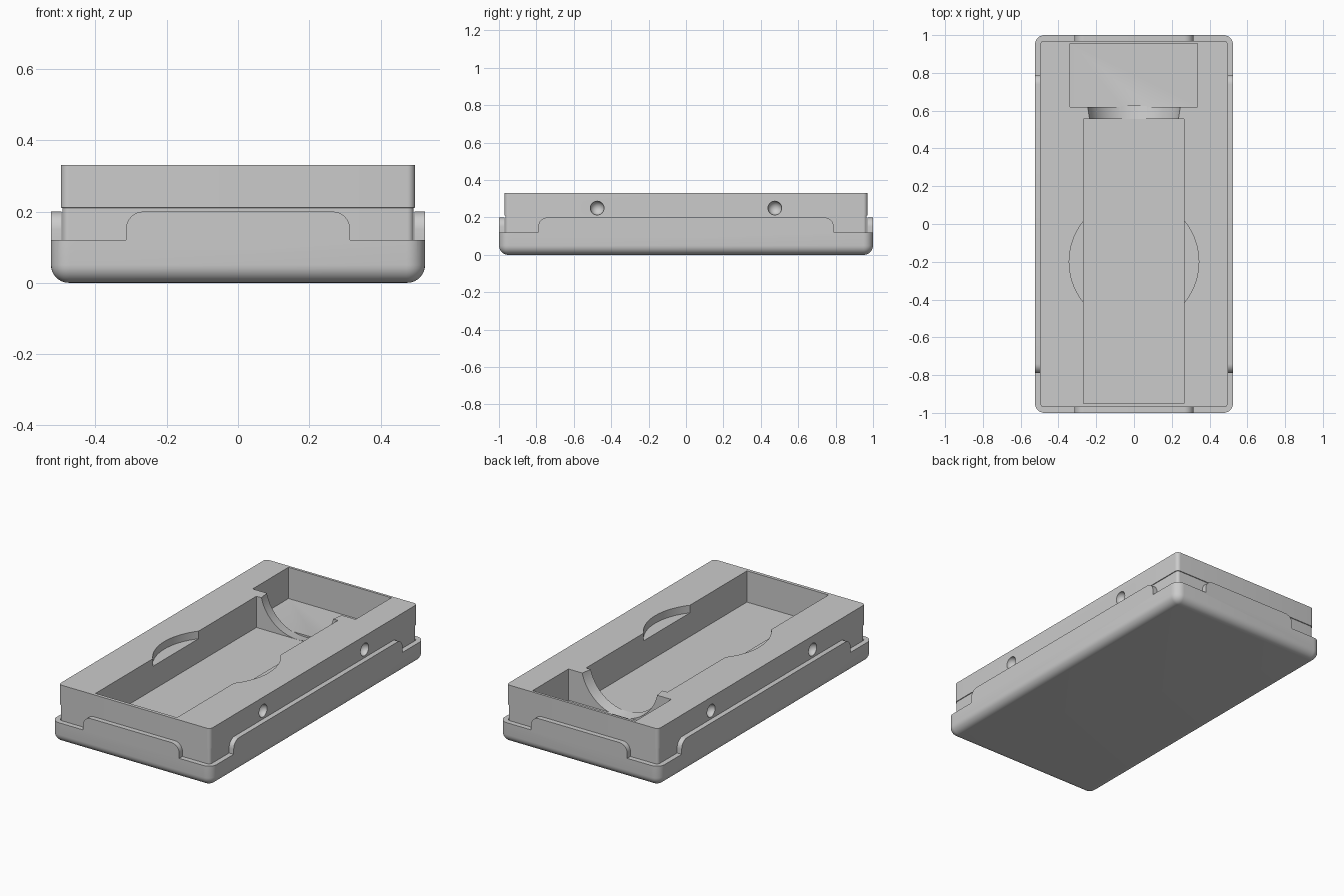
import bpy, bmesh
from math import sin, cos, pi

cube = bpy.data.objects.get("Cube")
if cube:
    bpy.data.objects.remove(cube, do_unlink=True)

grey = bpy.data.materials.new("plain grey")
grey.use_nodes = True
colour = (0.6, 0.6, 0.6, 1)
grey.diffuse_color = colour
grey.node_tree.nodes["Principled BSDF"].inputs["Base Color"].default_value = colour


def loft(name, rings):
    """Skin a stack of equal point rings and cap both ends."""
    bm = bmesh.new()
    loops = [[bm.verts.new(p) for p in ring] for ring in rings]
    n = len(loops[0])
    for low, high in zip(loops, loops[1:]):
        for i in range(n):
            j = (i + 1) % n
            bm.faces.new((low[i], low[j], high[j], high[i]))
    bm.faces.new(loops[0][::-1])
    bm.faces.new(loops[-1])
    bmesh.ops.recalc_face_normals(bm, faces=bm.faces)
    mesh = bpy.data.meshes.new(name)
    bm.to_mesh(mesh)
    bm.free()
    mesh.materials.append(grey)
    ob = bpy.data.objects.new(name, mesh)
    bpy.context.collection.objects.link(ob)
    return ob


def rounded_rect(hx, hy, r, z, inset=0, steps=8):
    ring = []
    for k, (sx, sy) in enumerate(((1, 1), (-1, 1), (-1, -1), (1, -1))):
        for i in range(steps + 1):
            a = (k + i / steps) * pi / 2
            ring.append((sx * (hx - r) + (r - inset) * cos(a),
                         sy * (hy - r) + (r - inset) * sin(a), z))
    return ring


def box(name, x0, x1, y0, y1, z0, z1):
    return loft(name, [[(x0, y0, z), (x1, y0, z), (x1, y1, z), (x0, y1, z)]
                       for z in (z0, z1)])


def cylinder(name, y, r, z0, z1):
    return loft(name, [[(r * cos(i * pi / 48), y + r * sin(i * pi / 48), z)
                        for i in range(96)] for z in (z0, z1)])


def cut(target, cutters):
    for c in cutters:
        mod = target.modifiers.new(c.name, "BOOLEAN")
        mod.operation = "DIFFERENCE"
        mod.solver = "EXACT"
        mod.object = c
    bpy.context.view_layer.update()
    result = target.evaluated_get(bpy.context.evaluated_depsgraph_get())
    mesh = bpy.data.meshes.new_from_object(result)
    target.modifiers.clear()
    target.data = mesh
    for c in cutters:
        bpy.data.objects.remove(c, do_unlink=True)


def smooth(ob):
    bpy.ops.object.select_all(action="DESELECT")
    ob.select_set(True)
    bpy.context.view_layer.objects.active = ob
    bpy.ops.object.shade_smooth_by_angle(angle=pi / 6)


# Base tray with a rounded underside
R = 0.05
levels = [(R * (1 - sin(a)), R * (1 - cos(a)))
          for a in ((8 - i) * pi / 16 for i in range(9))]
tray = loft("base_tray", [rounded_rect(0.525, 1, 0.052, z, inset)
                          for z, inset in levels + [(0.2, 0)]])

# Recess for the insert, and stepped corners that leave a raised tab per side
recess = loft("recess", [rounded_rect(0.495, 0.97, 0.02, z) for z in (0.1, 0.3)])
cutters = [recess]


def corner_profile(edge, end):
    arc = [(edge - R + R * cos(a), 0.15 + R * sin(a))
           for a in (i * pi / 16 for i in range(9))]
    return [(end, 0.12), (edge, 0.12)] + arc + [(edge - R, 0.25), (end, 0.25)]


for sx in (-1, 1):
    for sy in (-1, 1):
        short = corner_profile(0.315, 0.6)
        cutters.append(loft("end_step", [[(sx * u, sy * y, z) for u, z in short]
                                         for y in (0.9, 1.1)]))
        long = corner_profile(0.79, 1.1)
        cutters.append(loft("side_step", [[(sx * x, sy * u, z) for u, z in long]
                                          for x in (0.45, 0.6)]))
cut(tray, cutters)
smooth(tray)

# Insert block, slightly narrower where it sits inside the tray
insert = loft("insert_block", [rounded_rect(0.497, 0.97, 0.022, z, inset)
                               for z, inset in ((0.1, 0.004), (0.21, 0.004),
                                                (0.211, 0), (0.33, 0))])

# Pockets, tapered cradle between them, and shallow finger notch
FLOOR = 0.145
TOP = 0.5
cutters = [box("main_pocket", -0.268, 0.266, -0.95, 0.555, FLOOR, TOP),
           box("rear_pocket", -0.338, 0.336, 0.62, 0.955, FLOOR, TOP),
           cylinder("finger_notch", -0.2, 0.343, 0.285, TOP)]
cradle = [[(r * cos(i * pi / 48), y, 0.387 + r * sin(i * pi / 48))
           for i in range(96)] for y, r in ((0.55, 0.2412), (0.625, 0.2528))]
cutters.append(loft("cradle", cradle))

# Round dimples along both long sides
for sx in (-1, 1):
    for y in (-0.475, 0.475):
        bpy.ops.mesh.primitive_uv_sphere_add(segments=32, ring_count=16, radius=0.037,
                                             location=(sx * 0.497, y, 0.25))
        ball = bpy.context.object
        ball.data.materials.append(grey)
        cutters.append(ball)
cut(insert, cutters)
smooth(insert)
